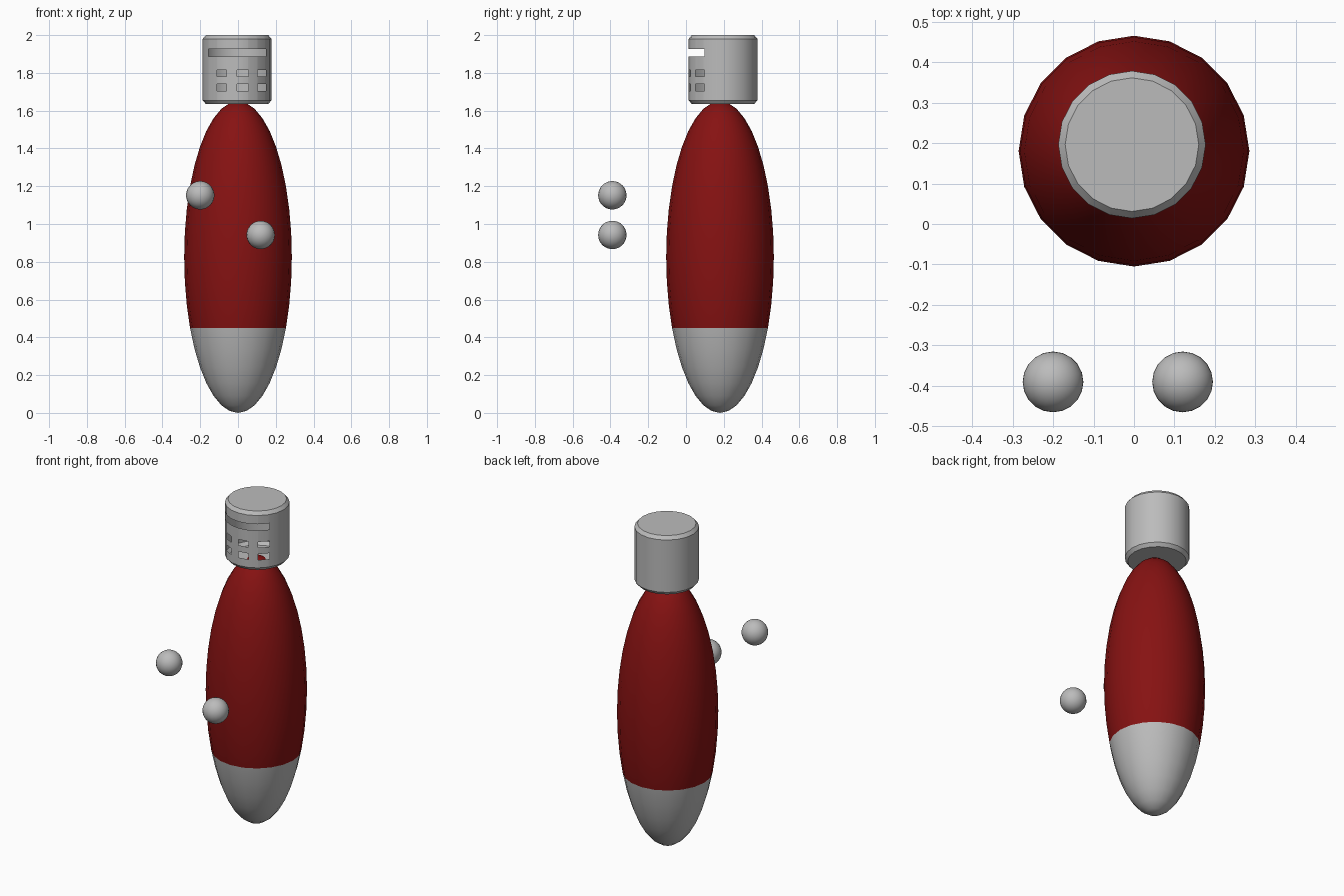
import bpy
import bmesh
import math
from mathutils import Vector, Matrix

cube = bpy.data.objects.get("Cube")
if cube:
    bpy.data.objects.remove(cube, do_unlink=True)


def material(name, color):
    mat = bpy.data.materials.new(name)
    mat.use_nodes = True
    mat.diffuse_color = (*color, 1)
    mat.node_tree.nodes["Principled BSDF"].inputs["Base Color"].default_value = (*color, 1)
    return mat


GREY = material("grey", (0.5, 0.5, 0.5))
RED = material("dark red", (0.24, 0.006, 0.006))
SIDES = 20


def finish(name, bm, mats, angle):
    mesh = bpy.data.meshes.new(name)
    bm.to_mesh(mesh)
    bm.free()
    for mat in mats:
        mesh.materials.append(mat)
    obj = bpy.data.objects.new(name, mesh)
    bpy.context.collection.objects.link(obj)
    bpy.ops.object.select_all(action="DESELECT")
    obj.select_set(True)
    bpy.context.view_layer.objects.active = obj
    bpy.ops.object.shade_smooth_by_angle(angle=math.radians(angle))
    return obj


def ellipsoid(center, radius, height):
    bm = bmesh.new()
    scale = Matrix.Diagonal((radius, radius, height, 1))
    bmesh.ops.create_uvsphere(bm, u_segments=SIDES, v_segments=SIDES, radius=1,
                              matrix=Matrix.Translation(center) @ scale)
    return bm


# Body: tall ellipsoid, red above and grey at the lower end
body = ellipsoid((0, 0.18, 0.825), 0.285, 0.825)
for face in body.faces:
    face.material_index = 1 if face.calc_center_median().z < 0.45 else 0
finish("body", body, [RED, GREY], 40)

# Floating hands
for name, x, z in (("right_hand", -0.2, 1.152), ("left_hand", 0.12, 0.942)):
    finish(name, ellipsoid((x, -0.39, z), 0.075, 0.075), [GREY], 40)

# Head: hollow chamfered cylinder
CX, CY, RADIUS, RIM = -0.005, 0.196, 0.182, 0.165
head = bmesh.new()
rings = []
for r, z in ((RIM, 1.635), (RADIUS, 1.655), (RADIUS, 1.98), (RIM, 2.0)):
    angles = [math.tau * i / SIDES for i in range(SIDES)]
    rings.append([head.verts.new((CX + r * math.cos(a), CY + r * math.sin(a), z))
                  for a in angles])
for low, high in zip(rings, rings[1:]):
    for i in range(SIDES):
        j = (i + 1) % SIDES
        head.faces.new((low[i], low[j], high[j], high[i]))
head.faces.new(rings[0][::-1])
head.faces.new(rings[-1])

# Visor slit and two rows of vents, opened in the front wall
openings = [(-0.157, 0.147, 1.887, 1.926)]
for low, high in ((1.704, 1.741), (1.78, 1.816)):
    for left, right in ((-0.112, -0.06), (-0.006, 0.055), (0.103, 0.147)):
        openings.append((left, right, low, high))


def front_wall():
    return [f for f in head.faces
            if abs(f.normal.z) < 0.1 and f.calc_center_median().y < CY]


def cut(co, normal):
    head.normal_update()
    faces = front_wall()
    geom = set(faces)
    for f in faces:
        geom.update(f.edges)
        geom.update(f.verts)
    bmesh.ops.bisect_plane(head, geom=list(geom), plane_co=co, plane_no=normal, dist=1e-5)


for z in sorted({v for o in openings for v in o[2:]}):
    cut((0, 0, z), (0, 0, 1))
for x in sorted({v for o in openings for v in o[:2]}):
    cut((x, 0, 0), (1, 0, 0))
head.normal_update()


def is_open(face):
    c = face.calc_center_median()
    return any(l < c.x < r and b < c.z < t for l, r, b, t in openings)


bmesh.ops.delete(head, geom=[f for f in front_wall() if is_open(f)], context="FACES")
finish("head", head, [GREY], 30)
